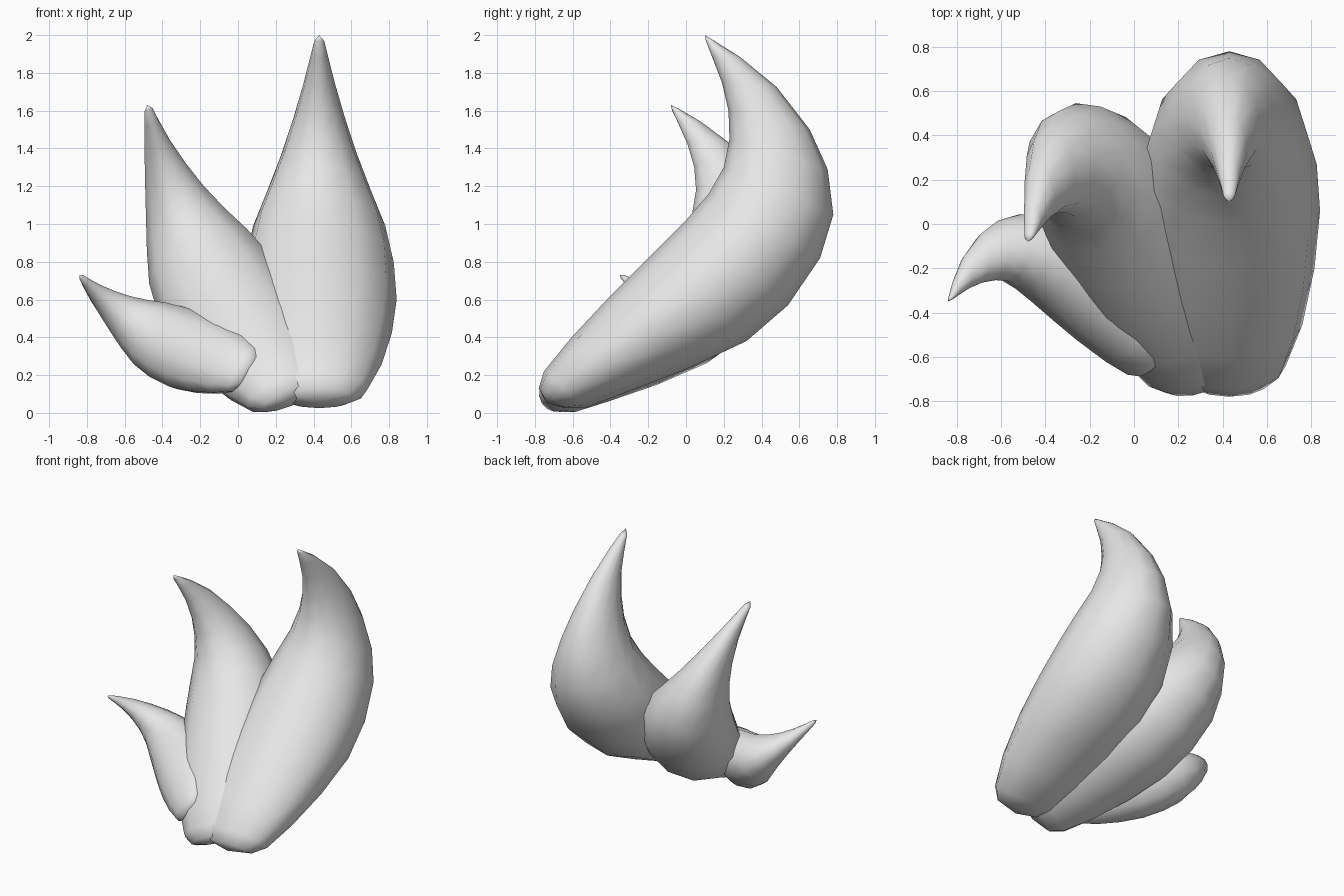
import bpy, bmesh, math
from mathutils import Vector, Matrix

if "Cube" in bpy.data.objects:
    bpy.data.objects.remove(bpy.data.objects["Cube"])

SIDES = 12
BASE = Vector((0, -0.72, 0.10))
TIP = Vector((0, 0.10, 2.0))
BULGE = Vector((0, 0.78, 1.05))

# claw sections: inner edge (y, z), outer edge (y, z), half width
SECTIONS = [
    (-.78, .13, -.64, .025, .18),
    (-.752, .22, -.53, .028, .255),
    (-.61, .395, -.30, .115, .33),
    (-.40, .62, .00, .23, .385),
    (-.20, .82, .32, .38, .41),
    (.00, 1.02, .54, .57, .395),
    (.12, 1.16, .71, .82, .35),
    (.20, 1.30, .78, 1.05, .275),
    (.23, 1.45, .75, 1.29, .20),
    (.225, 1.60, .655, 1.50, .14),
    (.19, 1.75, .48, 1.725, .085),
    (.14, 1.88, .285, 1.885, .048),
    (.105, 1.97, .15, 1.97, .026),
]

mat = bpy.data.materials.new("light_grey")
mat.diffuse_color = (0.8, 0.8, 0.8, 1)
mat.use_nodes = True
mat.node_tree.nodes["Principled BSDF"].inputs["Base Color"].default_value = mat.diffuse_color


def frame(tip, bulge):
    """Orthonormal frame from the tip and outer bulge directions."""
    side = bulge.cross(tip).normalized()
    along = tip.normalized()
    return Matrix((side, along, side.cross(along))).transposed()


def claw(name, base, tip, bulge, widen=1.0):
    base, tip, bulge = Vector(base), Vector(tip), Vector(bulge)
    scale = (tip - base).length / (TIP - BASE).length
    rot = frame(tip - base, bulge - base) @ frame(TIP - BASE, BULGE - BASE).transposed()

    def place(p):
        return base + rot @ (p - BASE) * scale

    bm = bmesh.new()
    rings = []
    for fy, fz, by, bz, w in SECTIONS:
        inner, outer = Vector((0, fy, fz)), Vector((0, by, bz))
        mid, half = (inner + outer) / 2, (inner - outer) / 2
        ring = []
        for i in range(SIDES):
            a = 2 * math.pi * i / SIDES
            side = Vector((w * widen * math.sin(a), 0, 0))
            ring.append(bm.verts.new(place(mid + half * math.cos(a) + side)))
        rings.append(ring)
    root = bm.verts.new(place(Vector((0, -.74, .055))))
    point = bm.verts.new(place(TIP))
    for i in range(SIDES):
        j = (i + 1) % SIDES
        for a, b in zip(rings, rings[1:]):
            bm.faces.new((a[i], a[j], b[j], b[i]))
        bm.faces.new((root, rings[0][j], rings[0][i]))
        bm.faces.new((point, rings[-1][i], rings[-1][j]))
    bmesh.ops.recalc_face_normals(bm, faces=bm.faces)
    for f in bm.faces:
        f.smooth = True
    me = bpy.data.meshes.new(name)
    bm.to_mesh(me)
    bm.free()
    me.materials.append(mat)
    ob = bpy.data.objects.new(name, me)
    bpy.context.collection.objects.link(ob)


# three claws of the same shape, fanned out and shrinking to the left
claw("large_claw", (.43, -.72, .10), (.43, .10, 2.0), (.43, .78, 1.05))
claw("middle_claw", (.27, -.72, .10), (-.48, -.08, 1.63), (-.27, .55, .86))
claw("small_claw", (.05, -.65, .225), (-.84, -.35, .73), (-.55, .05, .43), 1.06)
